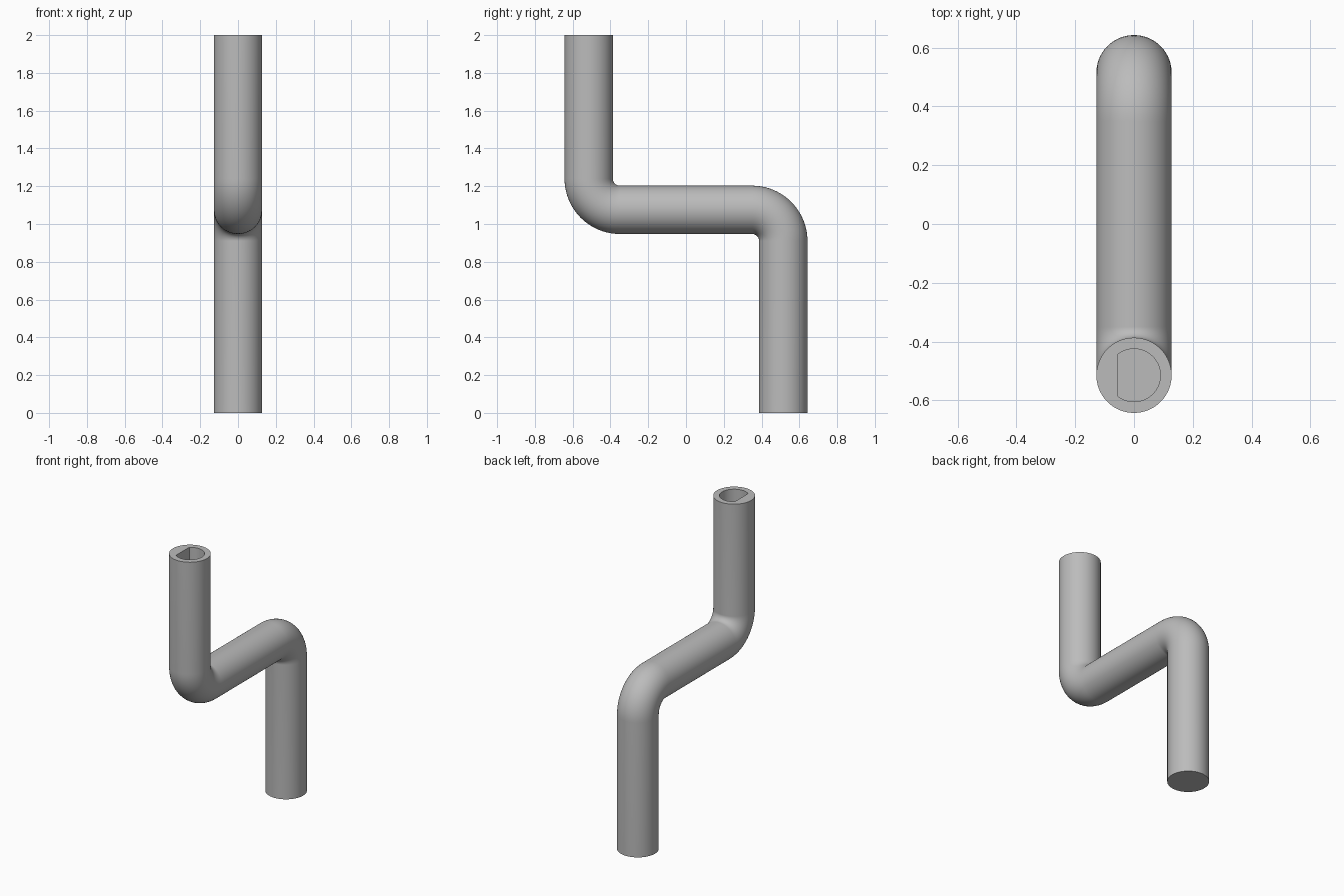
import bpy, bmesh
from math import sin, cos, pi
from mathutils import Vector

cube = bpy.data.objects.get("Cube")
if cube:
    bpy.data.objects.remove(cube, do_unlink=True)

SIDES = 96          # sides of the round section
RADIUS = 0.128      # rod radius
OFFSET = 0.515      # y distance of each upright from the centre
MID_Z = 1.075       # height of the crossbar axis
BEND = 0.165        # centreline bend radius
BEND_STEPS = 20
TOP = 2.0
HOLE_RADIUS, HOLE_FLAT, HOLE_DEPTH = 0.09, 0.055, 0.44

grey = bpy.data.materials.new("plain grey")
grey.use_nodes = True
colour = (0.5, 0.5, 0.5, 1)
grey.diffuse_color = colour
grey.node_tree.nodes["Principled BSDF"].inputs["Base Color"].default_value = colour


def stations():
    """Centre (y, z) and travel angle along the rod, from foot to top."""
    yield OFFSET, 0, 0
    steps = [i / BEND_STEPS * pi / 2 for i in range(BEND_STEPS + 1)]
    for a in steps:
        yield OFFSET - BEND + BEND * cos(a), MID_Z - BEND + BEND * sin(a), a
    for a in reversed(steps):
        yield -OFFSET + BEND - BEND * cos(a), MID_Z + BEND - BEND * sin(a), a
    yield -OFFSET, TOP, 0


def round_section(t):
    return RADIUS


def d_section(t):
    # circle cut by a flat on the -x side
    c = cos(t)
    return min(HOLE_RADIUS, HOLE_FLAT / -c) if c < 0 else HOLE_RADIUS


def add_ring(bm, y, z, tilt, section):
    across = Vector((0, cos(tilt), sin(tilt)))
    ring = []
    for i in range(SIDES):
        t = 2 * pi * i / SIDES
        r = section(t)
        ring.append(bm.verts.new(Vector((r * cos(t), y, z)) + across * r * sin(t)))
    return ring


# Cranked rod, flat top rim and D-shaped socket as one closed skin
bm = bmesh.new()
rings = [add_ring(bm, y, z, a, round_section) for y, z, a in stations()]
rings += [add_ring(bm, -OFFSET, z, 0, d_section) for z in (TOP, TOP - HOLE_DEPTH)]
for low, high in zip(rings, rings[1:]):
    for i in range(SIDES):
        j = (i + 1) % SIDES
        bm.faces.new((low[i], low[j], high[j], high[i]))
bm.faces.new(rings[0][::-1])
bm.faces.new(rings[-1])
bmesh.ops.recalc_face_normals(bm, faces=bm.faces)

mesh = bpy.data.meshes.new("cranked_rod")
bm.to_mesh(mesh)
bm.free()
mesh.materials.append(grey)
rod = bpy.data.objects.new("cranked_rod", mesh)
bpy.context.collection.objects.link(rod)

bpy.ops.object.select_all(action="DESELECT")
rod.select_set(True)
bpy.context.view_layer.objects.active = rod
bpy.ops.object.shade_smooth_by_angle(angle=pi / 6)
